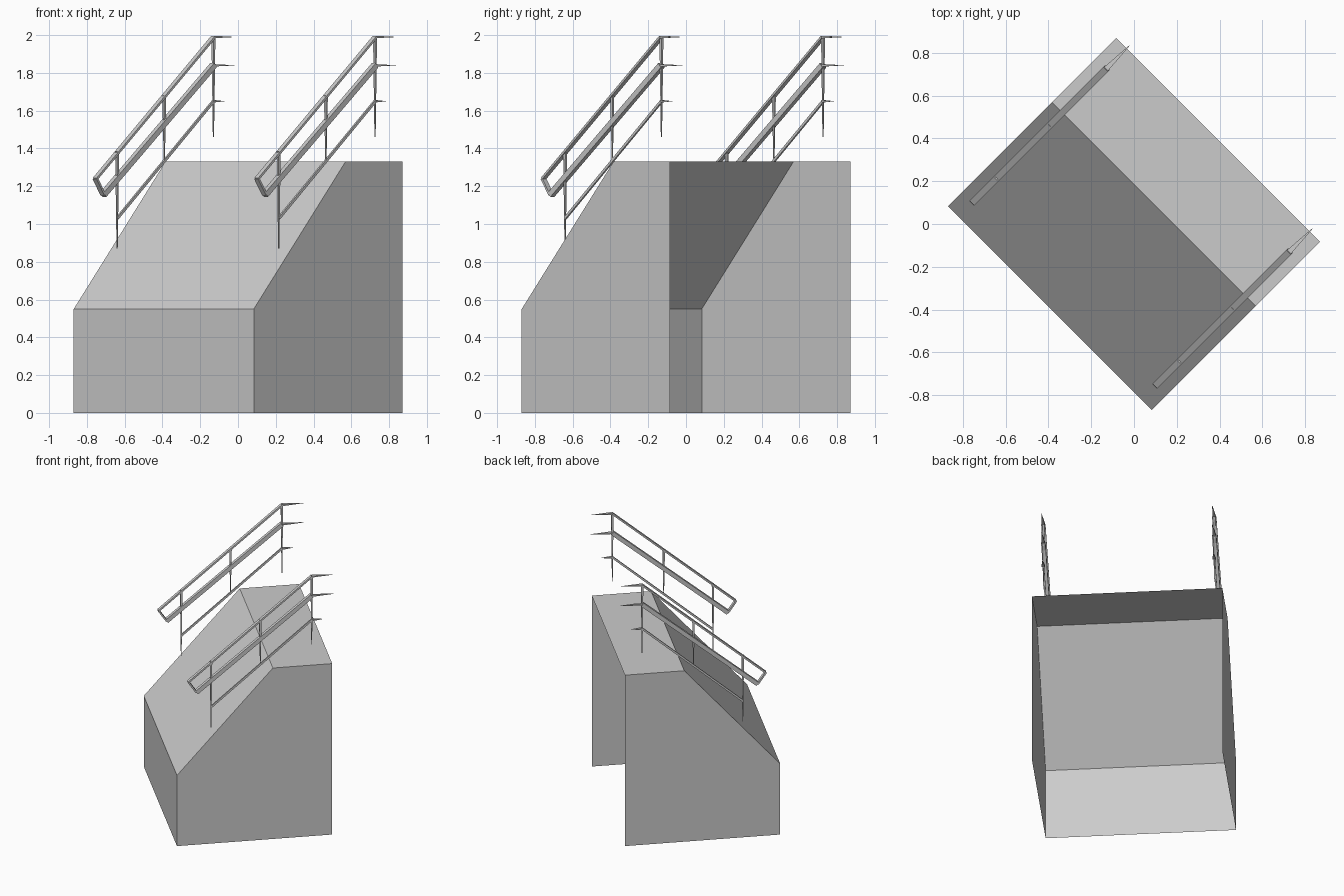
import bpy, bmesh
from math import radians
from mathutils import Matrix, Vector

cube = bpy.data.objects.get("Cube")
if cube:
    bpy.data.objects.remove(cube, do_unlink=True)

# Local frame: x runs up the stair, y across it; everything is turned 45 degrees
TURN = Matrix.Rotation(radians(45), 4, 'Z')
HALF_WIDTH, RAIL_Y = 0.674, 0.605

grey = bpy.data.materials.new("light grey")
grey.use_nodes = True
grey.diffuse_color = (0.6, 0.6, 0.6, 1)
grey.node_tree.nodes["Principled BSDF"].inputs["Base Color"].default_value = (0.6, 0.6, 0.6, 1)


def finish(name, bm):
    bm.transform(TURN)
    mesh = bpy.data.meshes.new(name)
    bm.to_mesh(mesh)
    bm.free()
    mesh.materials.append(grey)
    bpy.context.collection.objects.link(bpy.data.objects.new(name, mesh))


def bar(bm, y, start, end, width, depth, tip=1.0):
    """Rectangular bar between two (run, height) points, tapering to tip."""
    a, b = (Vector((p[0], y, p[1])) for p in (start, end))
    along = (b - a).normalized()
    side = Vector((0, width / 2, 0))
    up = along.cross(Vector((0, 1, 0))) * depth / 2
    rings = []
    for p, s in ((a, 1.0), (b, tip)):
        rings.append([bm.verts.new(p + (side * i + up * j) * s)
                      for i, j in ((-1, -1), (1, -1), (1, 1), (-1, 1))])
    lo, hi = rings
    faces = [bm.faces.new(lo), bm.faces.new(hi[::-1])]
    for k in range(4):
        n = (k + 1) % 4
        faces.append(bm.faces.new((lo[k], hi[k], hi[n], lo[n])))
    bmesh.ops.recalc_face_normals(bm, faces=faces)


# Stair block: an open shell without back or underside
profile = [(-0.556, 0), (-0.556, 0.55), (0.131, 1.33), (0.556, 1.33), (0.556, 0)]
bm = bmesh.new()
right = [bm.verts.new((x, -HALF_WIDTH, z)) for x, z in profile]
left = [bm.verts.new((x, HALF_WIDTH, z)) for x, z in profile]
bm.faces.new(right[::-1])
bm.faces.new(left)
for i in range(3):
    bm.faces.new((right[i], right[i + 1], left[i + 1], left[i]))
bm.normal_update()
# The front wall must face down the run
if bm.faces[:][2].normal.x > 0:
    bmesh.ops.reverse_faces(bm, faces=bm.faces[2:])
bm.normal_update()
for f in bm.faces[:2]:
    if f.normal.y * f.calc_center_median().y < 0:
        f.normal_flip()
finish("stair_block", bm)

# Railings
LOW, TOP = (-0.463, 1.24), (0.421, 1.99)
MID_LOW, MID_TOP = (-0.405, 1.155), (0.421, 1.84)
BASE_LOW, BASE_TOP = (-0.30, 1.03), (0.421, 1.65)
POSTS = [(-0.30, 0.87, 1.385), (0.053, 1.335, 1.68), (0.421, 1.46, 1.99)]

for name, y in (("left", -RAIL_Y), ("right", RAIL_Y)):
    bm = bmesh.new()
    bar(bm, y, LOW, TOP, 0.03, 0.012)
    bar(bm, y, MID_LOW, MID_TOP, 0.03, 0.03)
    bar(bm, y, LOW, MID_LOW, 0.03, 0.012)
    bar(bm, y, BASE_LOW, BASE_TOP, 0.012, 0.014)
    finish(name + "_handrail", bm)

    # Level pointed ends beyond the top post
    bm = bmesh.new()
    for (x, z), reach in ((TOP, 0.155), (MID_TOP, 0.155), (BASE_TOP, 0.08)):
        bar(bm, y, (x, z), (x + reach, z), 0.025, 0.012, 0.1)
    finish(name + "_rail_ends", bm)

    # Posts narrow towards the foot
    bm = bmesh.new()
    for x, foot, head in POSTS:
        bar(bm, y, (x, head), (x, foot), 0.014, 0.016, 0.3)
    finish(name + "_posts", bm)
